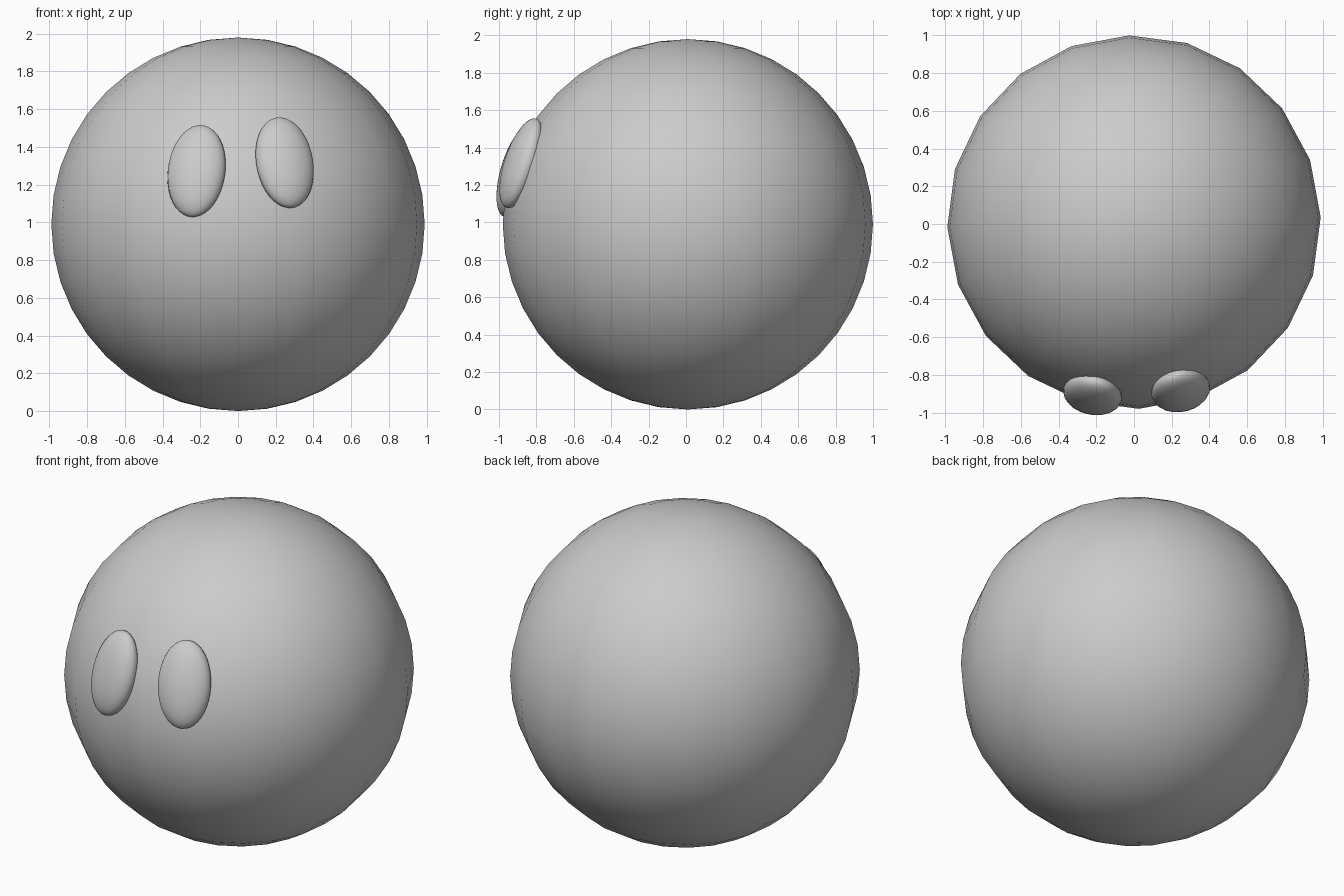
import bpy
import math
from mathutils import Matrix, Vector

if "Cube" in bpy.data.objects:
    bpy.data.objects.remove(bpy.data.objects["Cube"])

R = 0.99
CENTRE = Vector((0, 0.01, 0.99))


def smooth(obj):
    for p in obj.data.polygons:
        p.use_smooth = True


# Round body, 20 sides
bpy.ops.mesh.primitive_uv_sphere_add(segments=20, ring_count=20, radius=R, location=CENTRE,
                                     rotation=(0, 0, math.radians(1.5)))
body = bpy.context.object
body.name = "body"
smooth(body)


def eye(name, x, z, roll):
    """Flattened oval set into the body surface, facing outward."""
    dx, dz = x - CENTRE.x, z - CENTRE.z
    n = Vector((dx, -math.sqrt(R * R - dx * dx - dz * dz), dz)).normalized()
    side = Vector((0, 0, 1)).cross(n).normalized()
    up = n.cross(side)
    rot = Matrix((side, -n, up)).transposed() @ Matrix.Rotation(math.radians(roll), 3, 'Y')
    bpy.ops.mesh.primitive_uv_sphere_add(segments=20, ring_count=20, radius=1)
    o = bpy.context.object
    o.name = name
    o.matrix_world = (Matrix.Translation(CENTRE + n * (R - 0.01)) @ rot.to_4x4()
                      @ Matrix.Diagonal((0.157, 0.085, 0.253, 1)))
    smooth(o)


# Two slightly uneven eyes
eye("left_eye", -0.222, 1.275, 2)
eye("right_eye", 0.25, 1.32, -3)
